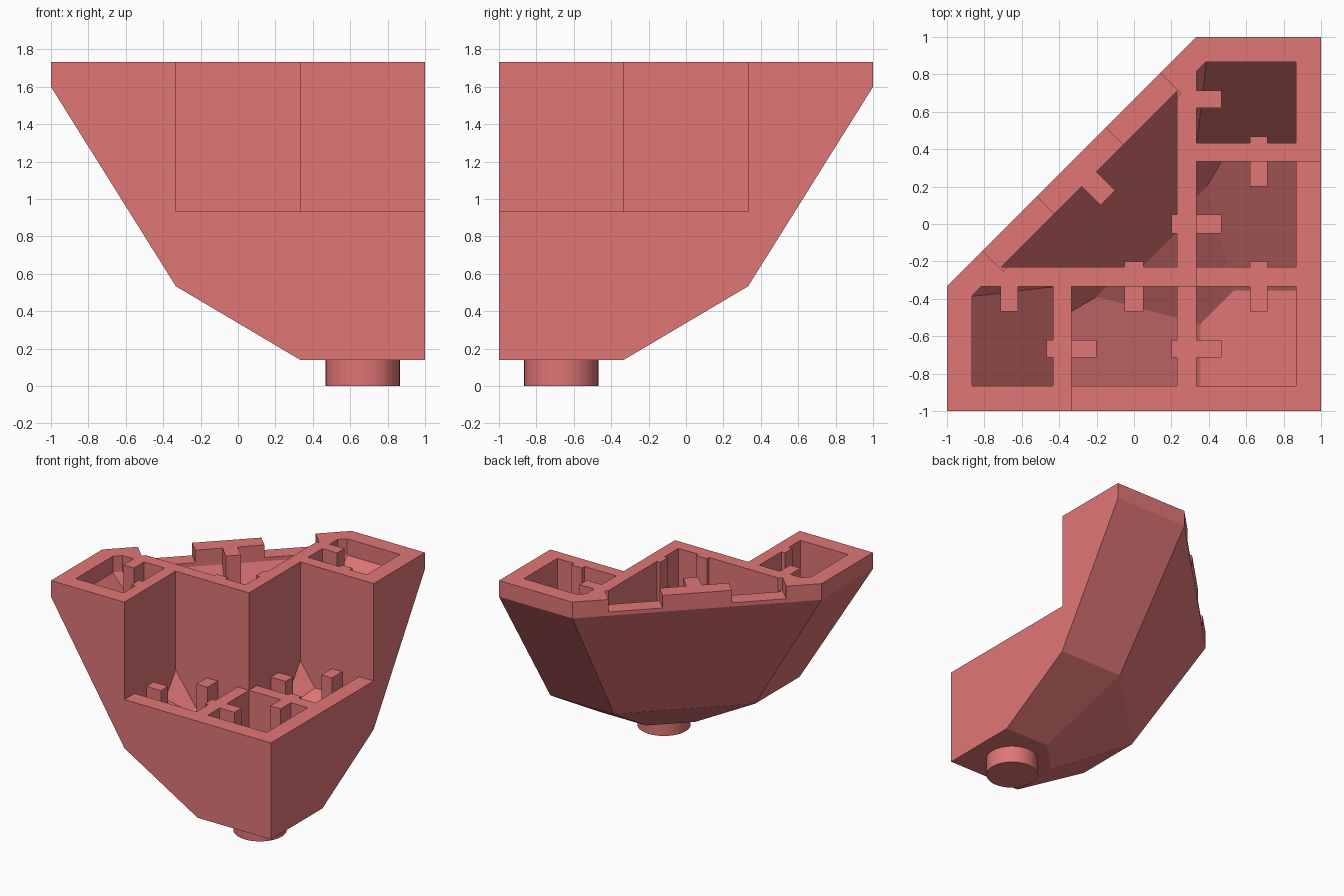
import bpy, bmesh
from mathutils import Vector

if "Cube" in bpy.data.objects:
    bpy.data.objects.remove(bpy.data.objects["Cube"])

TOP, STEP = 1.733, 0.933
mat = bpy.data.materials.new("red_plastic")
mat.diffuse_color = (0.75, 0.18, 0.18, 1)
mat.use_nodes = True
mat.node_tree.nodes["Principled BSDF"].inputs["Base Color"].default_value = mat.diffuse_color


def solid(name, poly, z0, z1, floors=()):
    """Prism over a plan polygon, clipped to z >= a + b*x + c*y for each floor."""
    bm = bmesh.new()
    face = bm.faces.new([bm.verts.new((x, y, z0)) for x, y in poly])
    ext = bmesh.ops.extrude_face_region(bm, geom=[face])["geom"]
    bmesh.ops.translate(bm, vec=(0, 0, z1 - z0),
                        verts=[v for v in ext if isinstance(v, bmesh.types.BMVert)])
    for a, b, c in floors:
        bmesh.ops.bisect_plane(bm, geom=bm.verts[:] + bm.edges[:] + bm.faces[:], dist=1e-5,
                               plane_co=(0, 0, a), plane_no=Vector((b, c, -1)).normalized(),
                               clear_outer=True)
        bmesh.ops.holes_fill(bm, edges=[e for e in bm.edges if e.is_boundary])
    bmesh.ops.recalc_face_normals(bm, faces=bm.faces)
    me = bpy.data.meshes.new(name)
    bm.to_mesh(me)
    bm.free()
    ob = bpy.data.objects.new(name, me)
    bpy.context.collection.objects.link(ob)
    me.materials.append(mat)
    return ob


def combine(target, tool, operation):
    mod = target.modifiers.new("bool", "BOOLEAN")
    mod.operation, mod.solver, mod.object = operation, "EXACT", tool
    bpy.context.view_layer.objects.active = target
    bpy.ops.object.modifier_apply(modifier=mod.name)
    bpy.data.objects.remove(tool)


def rect(x0, x1, y0, y1):
    return [(x0, y0), (x1, y0), (x1, y1), (x0, y1)]


def flip(poly):
    """Mirror a plan polygon across the diagonal y = -x."""
    return [(-y, -x) for x, y in poly]


def flip_floors(floors):
    return [(a, -c, -b) for a, b, c in floors]


# Outer body: five-sided plan with faceted sloping underside
T = 1 / 3
outer = [(0.14, 0, 0), (0.003, -1.597, 0), (0.337, -0.592, 0), (0.003, 0, 1.597),
         (0.337, 0, 0.592), (0.658, -1.412, 1.412), (0.576, -0.4686, 0.4686)]
body = solid("hollow_body", [(-1, -1), (1, -1), (1, 1), (T, 1), (-1, -T)], 0, TOP, outer)

# Stair-shaped step at the front right corner
combine(body, solid("step_cut", [(-T, -1.2), (1.2, -1.2), (1.2, T), (T, T), (T, -T), (-T, -T)],
                    STEP, 2), "DIFFERENCE")

# Cavities
steep = (0.922, -1.412, 1.412)
low = [(0.326, 0, 0), (0.536, -0.592, 0), (0.536, 0, 0.592), steep, (0.743, -0.4686, 0.4686)]
tall = [(0.52, 0, 1.245), steep]
corner = [(T, 0.433), (0.867, 0.433), (0.867, 0.867), (0.385, 0.867), (T, 0.815)]
side = rect(T, 0.867, -0.23, T)
cavities = [(rect(T, 0.867, -0.867, -T), low),
            (side, low), (flip(side), flip_floors(low)),
            (corner, tall), (flip(corner), flip_floors(tall)),
            ([(-0.71, -0.23), (0.23, -0.23), (0.23, 0.71)],
             [steep, (0.663, -0.4686, 0.4686)])]
for poly, floors in cavities:
    combine(body, solid("cavity_cut", poly, 0, 2, floors), "DIFFERENCE")

# Two shallow gaps in the rim of the diagonal wall
for x0, x1 in ((-0.81, -0.52), (-0.15, 0.14)):
    y0, y1 = x0 + 0.667, x1 + 0.667
    gap = [(x0 - 0.1, y0 + 0.1), (x0 + 0.11, y0 - 0.11),
           (x1 + 0.11, y1 - 0.11), (x1 - 0.1, y1 + 0.1)]
    combine(body, solid("gap_cut", gap, 1.63, 2), "DIFFERENCE")

# Ribs standing against the inner walls, mirrored across the diagonal
ribs = [(rect(0.30, 0.467, 0.62, 0.715), TOP),
        (rect(0.62, 0.715, 0.2, 0.467), STEP), (rect(0.62, 0.715, 0.4, 0.467), TOP),
        (rect(0.2, 0.467, -0.05, 0.05), STEP), (rect(0.2, 0.28, -0.05, 0.05), TOP),
        (rect(0.2, 0.467, -0.715, -0.62), STEP)]
ribs += [(flip(p), z) for p, z in ribs]
ribs.append(([(-0.30, 0.22), (-0.18, 0.10), (-0.10, 0.18), (-0.22, 0.30)], TOP))
inside = [(a + 0.05, b, c) for a, b, c in outer]
for poly, z in ribs:
    combine(body, solid("rib", poly, 0, z, inside), "UNION")

# Round peg underneath
bpy.ops.mesh.primitive_cylinder_add(vertices=40, radius=0.198, depth=0.16,
                                    location=(0.667, -0.667, 0.08))
peg = bpy.context.object
peg.name = "bottom_peg"
peg.data.materials.append(mat)
bpy.ops.object.shade_smooth_by_angle()
